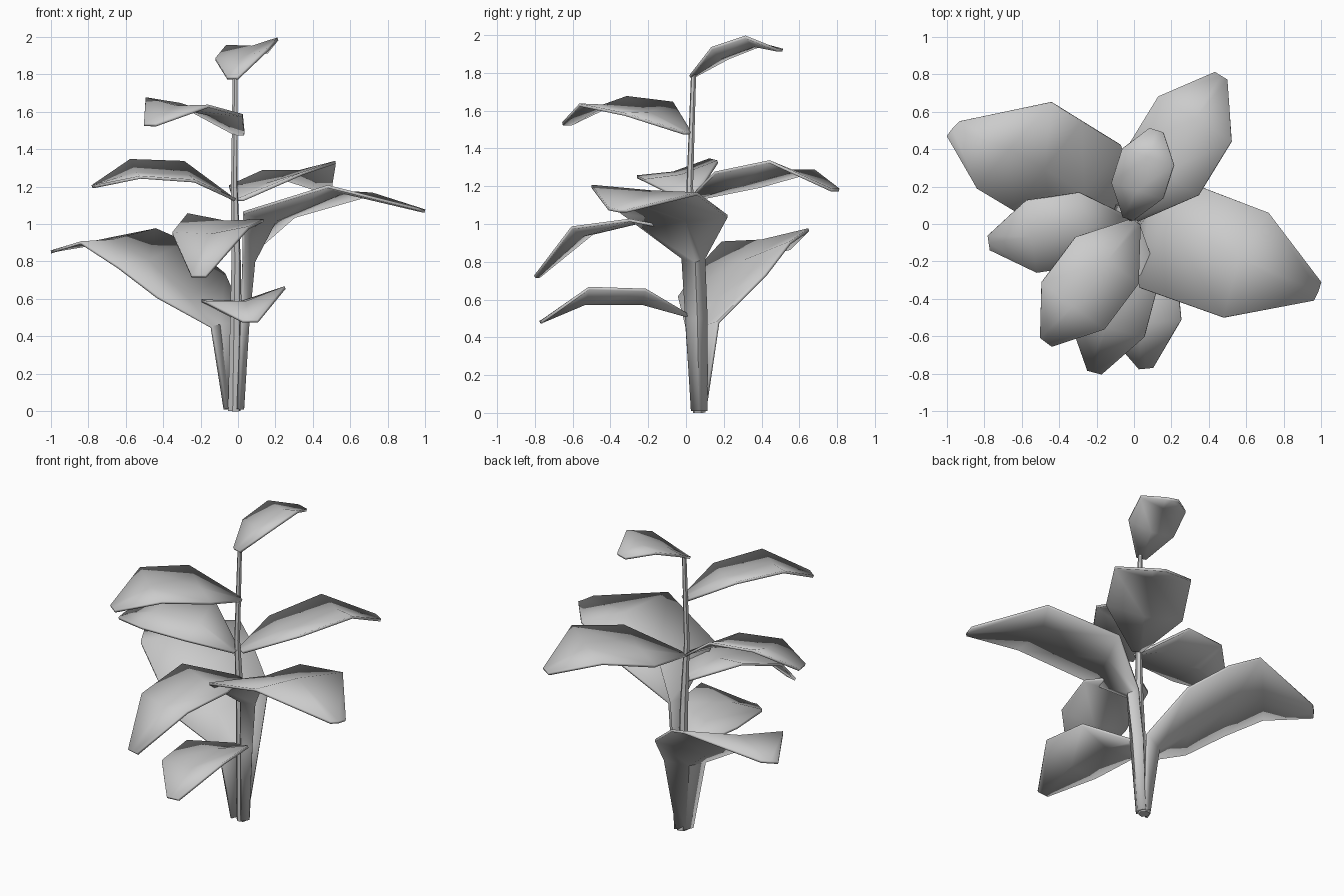
import bpy
import math
from mathutils import Vector

default_cube = bpy.data.objects.get("Cube")
if default_cube:
    bpy.data.objects.remove(default_cube, do_unlink=True)

# single grey material
GREY = (0.6, 0.6, 0.6, 1.0)
material = bpy.data.materials.new("plain_grey")
material.use_nodes = True
material.diffuse_color = GREY
material.node_tree.nodes["Principled BSDF"].inputs["Base Color"].default_value = GREY


def smooth(obj):
    bpy.ops.object.select_all(action="DESELECT")
    obj.select_set(True)
    bpy.context.view_layer.objects.active = obj
    bpy.ops.object.shade_smooth_by_angle(angle=math.radians(40))


def blade(name, rows):
    """Thin leaf skinned over cross rows of three points: edge, midrib, edge."""
    verts = [point for row in rows for point in row]
    faces = []
    for r in range(len(rows) - 1):
        for c in range(2):
            a = r * 3 + c
            faces.append((a, a + 1, a + 4, a + 3))
    mesh = bpy.data.meshes.new(name)
    mesh.from_pydata(verts, [], faces)
    mesh.materials.append(material)
    obj = bpy.data.objects.new(name, mesh)
    bpy.context.collection.objects.link(obj)
    smooth(obj)
    solid = obj.modifiers.new("thickness", "SOLIDIFY")
    solid.thickness = 0.016
    solid.offset = 0
    return obj


def small_leaf(name, base, tip, half_width, left_z, right_z, dip=0.025):
    """Leaf from base to tip; edge heights are given for the near and far rows."""
    base, tip = Vector(base), Vector(tip)
    run = tip - base
    side = Vector((-run.y, run.x, 0)).normalized()
    rows = [[base + side * 0.03, base, base - side * 0.03]]
    for t, left, right in zip((0.32, 0.7), left_z, right_z):
        centre = base + run * t
        edges = [centre + side * half_width, centre.copy(), centre - side * half_width]
        edges[0].z, edges[2].z = left, right
        edges[1].z = (left + right) / 2 - dip
        rows.append(edges)
    rows.append([tip + side * 0.04, tip, tip - side * 0.04])
    return blade(name, rows)


# stem
curve = bpy.data.curves.new("stem", "CURVE")
curve.dimensions = "3D"
curve.bevel_depth = 1.0
curve.bevel_resolution = 1
curve.use_fill_caps = True
spline = curve.splines.new("POLY")
path = [(-0.02, 0.07, 0, 0.035), (-0.01, 0.035, 0.8, 0.026),
        (-0.02, 0.02, 1.2, 0.018), (-0.015, 0.04, 1.79, 0.014)]
spline.points.add(len(path) - 1)
for point, (x, y, z, radius) in zip(spline.points, path):
    point.co = (x, y, z, 1)
    point.radius = radius
stem_curve = bpy.data.objects.new("stem_curve", curve)
bpy.context.collection.objects.link(stem_curve)
bpy.context.view_layer.update()
stem_mesh = bpy.data.meshes.new_from_object(
    stem_curve.evaluated_get(bpy.context.evaluated_depsgraph_get()))
bpy.data.objects.remove(stem_curve, do_unlink=True)
stem_mesh.materials.clear()
stem_mesh.materials.append(material)
stem = bpy.data.objects.new("stem", stem_mesh)
bpy.context.collection.objects.link(stem)
smooth(stem)

# small leaves, from the top down
small_leaf("top_leaf", (-0.03, 0.03, 1.78), (0.12, 0.5, 1.92), 0.145,
           (1.88, 1.95), (1.93, 1.99))
small_leaf("upper_front_leaf", (0.01, 0.01, 1.48), (-0.47, -0.63, 1.53), 0.21,
           (1.58, 1.63), (1.64, 1.67))
small_leaf("upper_back_leaf", (0.0, 0.03, 1.13), (0.465, 0.79, 1.18), 0.23,
           (1.2, 1.28), (1.27, 1.33))
small_leaf("right_leaf", (-0.02, 0.01, 1.13), (-0.775, -0.1, 1.2), 0.195,
           (1.23, 1.25), (1.33, 1.34))
small_leaf("middle_front_leaf", (0.0, 0.01, 0.96), (-0.21, -0.79, 0.72), 0.21,
           (1.02, 0.98), (1.05, 0.95))
small_leaf("lower_front_leaf", (-0.01, 0.02, 0.51), (0.065, -0.77, 0.48), 0.21,
           (0.65, 0.66), (0.59, 0.58), 0.04)

# two large leaves whose bases wrap the stem as sheaths
blade("large_left_leaf", [
    [(0, 0.11, 0.01), (0.025, 0.07, 0.01), (0, 0.03, 0.01)],
    [(0.02, 0.11, 0.5), (0.055, 0.06, 0.5), (0.02, 0, 0.5)],
    [(0.05, 0.1, 0.82), (0.085, 0.05, 0.8), (0.03, -0.02, 0.82)],
    [(0.3, 0.22, 1.04), (0.2, 0, 1.02), (0.03, -0.34, 1.06)],
    [(0.72, 0.06, 1.16), (0.56, -0.18, 1.17), (0.48, -0.5, 1.2)],
    [(1, -0.31, 1.07), (0.985, -0.36, 1.07), (0.96, -0.41, 1.08)],
])
blade("large_right_leaf", [
    [(-0.07, 0.03, 0.01), (-0.05, 0.08, 0.01), (0, 0.1, 0.01)],
    [(-0.14, 0, 0.45), (-0.1, 0.11, 0.46), (0.04, 0.17, 0.48)],
    [(-0.43, -0.04, 0.61), (-0.27, 0.17, 0.6), (-0.07, 0.42, 0.73)],
    [(-0.64, 0.07, 0.77), (-0.48, 0.3, 0.8), (-0.28, 0.55, 0.9)],
    [(-0.84, 0.19, 0.9), (-0.67, 0.4, 0.91), (-0.44, 0.65, 0.97)],
    [(-1, 0.47, 0.85), (-0.97, 0.51, 0.86), (-0.93, 0.55, 0.87)],
])
